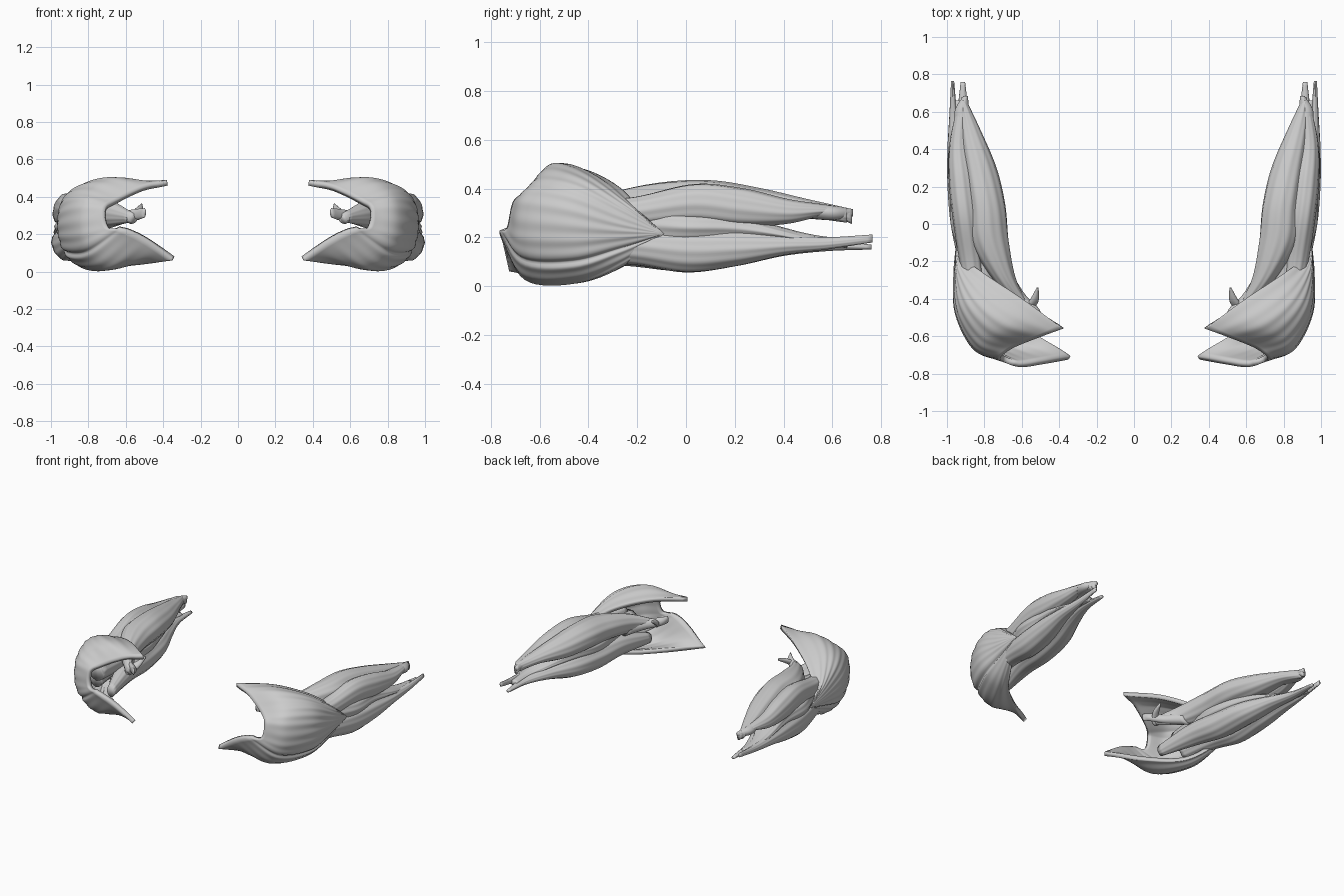
import bpy, bmesh, math
from mathutils import Vector


def spline(pts, t):
    """Catmull-Rom sample of a point list, t in 0..1."""
    n = len(pts) - 1
    i = min(int(t * n), n - 1)
    f = t * n - i
    p1, p2 = Vector(pts[i]), Vector(pts[i + 1])
    p0 = Vector(pts[i - 1]) if i > 0 else p1 * 2 - p2
    p3 = Vector(pts[i + 2]) if i + 2 <= n else p2 * 2 - p1
    return 0.5 * (2 * p1 + (p2 - p0) * f + (2 * p0 - 5 * p1 + 4 * p2 - p3) * f ** 2
                  + (3 * p1 - p0 - 3 * p2 + p3) * f ** 3)


def finish(name, bm, thickness=0):
    me = bpy.data.meshes.new(name)
    bm.to_mesh(me)
    bm.free()
    for p in me.polygons:
        p.use_smooth = True
    ob = bpy.data.objects.new(name, me)
    bpy.context.collection.objects.link(ob)
    if thickness:
        s = ob.modifiers.new("thickness", 'SOLIDIFY')
        s.thickness = thickness
        s.offset = -1
    m = ob.modifiers.new("other_arm", 'MIRROR')
    m.use_mirror_merge = False
    return ob


def belly(name, stations, rings=50, sides=64, ridges=11, twist=0.8):
    """Muscle lofted along y; each station is x, y, z, half width, half height."""
    bm = bmesh.new()
    loops = []
    for r in range(rings + 1):
        t = r / rings
        x, y, z, rx, rz = spline([Vector(s) for s in stations], t)
        rx, rz = max(rx, 0.004), max(rz, 0.004)
        loop = []
        for k in range(sides):
            a = 2 * math.pi * k / sides
            g = 1 + 0.02 * math.sin(ridges * a + twist * 6 * t) + 0.02 * math.sin(3 * a - 4 * t)
            loop.append(bm.verts.new((x + rx * g * math.cos(a), y, z + rz * g * math.sin(a))))
        loops.append(loop)
    for a, b in zip(loops, loops[1:]):
        for k in range(sides):
            j = (k + 1) % sides
            bm.faces.new((a[k], a[j], b[j], b[k]))
    bm.faces.new(loops[0])
    bm.faces.new(loops[-1])
    bmesh.ops.recalc_face_normals(bm, faces=bm.faces)
    return finish(name, bm)


def fan(name, fibres, centre, nu=120, nv=30, thickness=0.03):
    """Shell whose fibres spread from one insertion point to a curved edge."""
    bm = bmesh.new()
    c = Vector(centre)
    grid = []
    for i in range(nu + 1):
        u = i / nu
        row = []
        for j in range(nv + 1):
            t = j / nv
            p = spline([spline(f, t) for f in fibres], u)
            d = 0.002 * math.sin(u * 90) - 0.014 * math.exp(-((u - 0.69) / 0.015) ** 2)
            p += (p - c).normalized() * d * math.sin(math.pi * t)
            row.append(bm.verts.new(p))
        grid.append(row)
    for a, b in zip(grid, grid[1:]):
        for j in range(nv):
            bm.faces.new((a[j], a[j + 1], b[j + 1], b[j]))
    bmesh.ops.remove_doubles(bm, verts=bm.verts, dist=0.0005)
    bm.normal_update()
    if sum(f.normal.dot(f.calc_center_median() - c) for f in bm.faces) < 0:
        bmesh.ops.reverse_faces(bm, faces=bm.faces)
    return finish(name, bm, thickness)


# Shoulder cap: fibres from the insertion on the arm to the C-shaped origin edge
I = (.95, -.09, .215)
fan("shoulder_cap", [
    [I, (.925, -.17, .29), (.80, -.265, .40), (.59, -.405, .475), (.38, -.56, .49)],
    [I, (.94, -.23, .33), (.84, -.40, .455), (.68, -.53, .505), (.49, -.60, .46)],
    [I, (.955, -.27, .32), (.915, -.45, .415), (.80, -.60, .44), (.64, -.66, .39)],
    [I, (.965, -.28, .26), (.95, -.48, .32), (.85, -.66, .35), (.71, -.71, .345)],
    [I, (.96, -.28, .20), (.95, -.48, .19), (.85, -.675, .20), (.70, -.735, .24)],
    [I, (.935, -.27, .14), (.91, -.46, .08), (.79, -.67, .09), (.61, -.765, .225)],
    [I, (.90, -.26, .09), (.82, -.44, .015), (.68, -.65, .02), (.49, -.75, .17)],
    [I, (.86, -.24, .09), (.75, -.40, .03), (.55, -.57, .035), (.35, -.725, .06)],
], (.62, -.42, .25))

# Upper arm muscles
belly("upper_inner_muscle", [
    (.57, -.46, .29, .025, .025), (.69, -.30, .315, .06, .07), (.77, -.1, .335, .1, .09),
    (.79, .1, .34, .1, .092), (.825, .3, .325, .088, .075), (.875, .5, .315, .055, .04),
    (.915, .66, .29, .02, .03)])
belly("upper_outer_muscle", [
    (.84, -.46, .29, .05, .06), (.87, -.22, .30, .06, .065), (.90, .03, .335, .07, .083),
    (.92, .23, .32, .07, .08), (.935, .42, .305, .052, .05), (.92, .58, .31, .035, .022),
    (.905, .68, .285, .015, .03)])
# Lower arm muscles
belly("lower_outer_muscle", [
    (.83, -.46, .16, .05, .06), (.87, -.22, .16, .065, .07), (.90, 0, .145, .08, .088),
    (.92, .2, .155, .077, .075), (.95, .4, .168, .047, .042), (.965, .58, .175, .022, .025),
    (.97, .765, .195, .008, .016)])
belly("lower_inner_muscle", [
    (.67, -.52, .13, .03, .04), (.735, -.25, .16, .07, .075), (.775, -.02, .15, .085, .088),
    (.81, .2, .155, .082, .075), (.865, .4, .165, .055, .042), (.91, .58, .165, .032, .022),
    (.915, .76, .16, .012, .01)])
# Deep muscle filling between the upper and lower groups
belly("deep_muscle", [
    (.80, -.5, .24, .06, .07), (.815, -.2, .245, .105, .09), (.845, .0, .24, .135, .075),
    (.87, .2, .24, .105, .06), (.91, .38, .215, .075, .03), (.935, .52, .185, .04, .025),
    (.94, .66, .175, .03, .018)])
# Forked tendon stubs at the inner shoulder
belly("tendon_stub_low", [(.50, -.50, .315, .008, .025), (.54, -.45, .305, .03, .03),
                          (.62, -.38, .29, .04, .035), (.70, -.27, .28, .05, .05)], 16, 20)
belly("tendon_stub_high", [(.57, -.46, .28, .03, .025), (.535, -.41, .32, .025, .02),
                           (.515, -.34, .355, .005, .01)], 12, 16)
# Split tendon end at the elbow
belly("elbow_tendon", [(.90, .48, .31, .045, .03), (.92, .6, .30, .04, .03),
                       (.90, .685, .30, .012, .015)], 12, 16)
